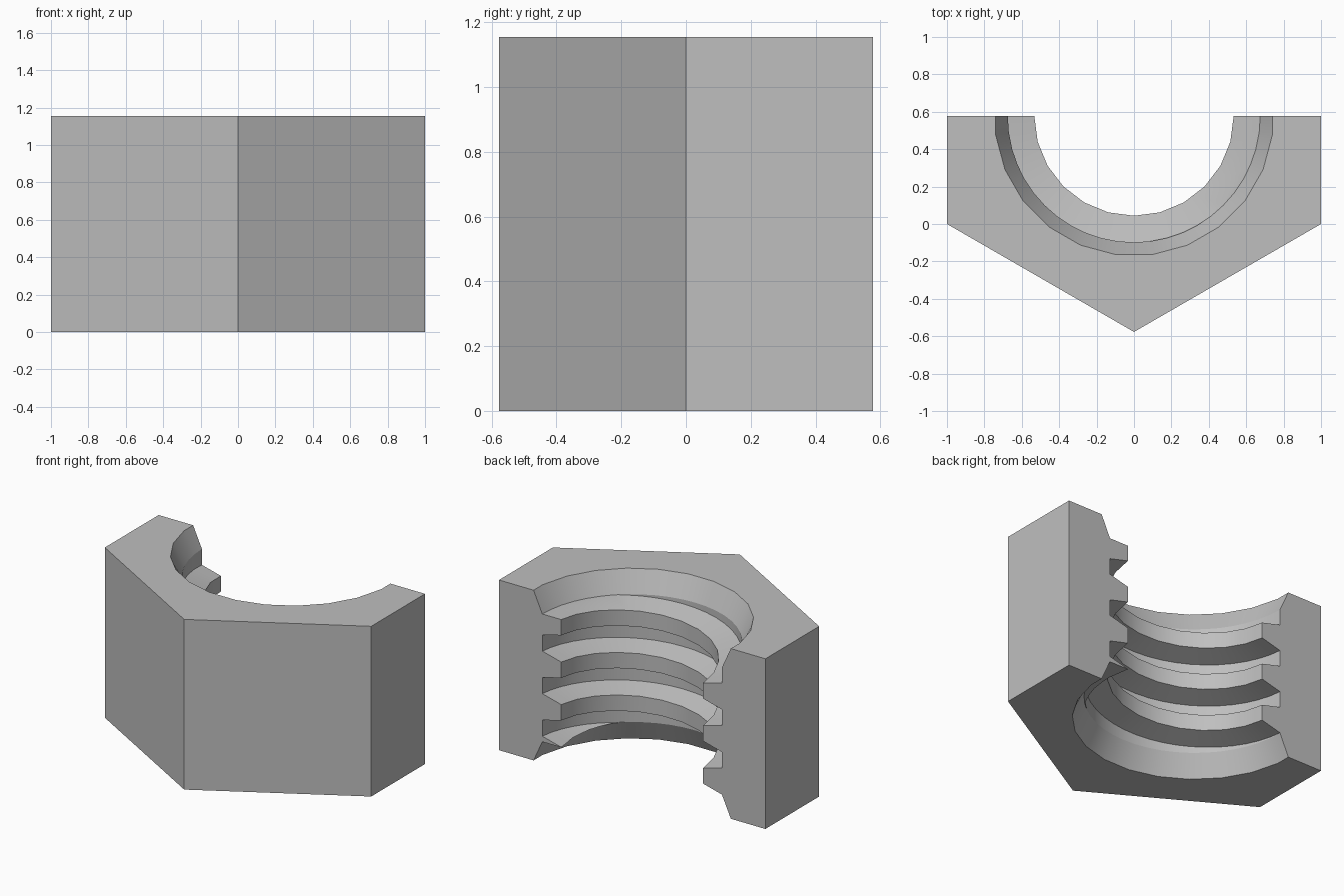
import bpy, bmesh, math

cube = bpy.data.objects.get("Cube")
if cube:
    bpy.data.objects.remove(cube)

HEIGHT = 1.155
BACK = 0.577               # cut plane, also the bore axis
CHAMFER = 0.144            # chamfer depth at each end
RIM, ROOT, CREST = 0.747, 0.675, 0.533
PITCH = HEIGHT / 4
CREST_HALF, FLANK_END = 0.0535, 0.09
STEPS = 24
LOW, HIGH = CHAMFER, HEIGHT - CHAMFER


def crest_height(turn):
    """Height of the top thread crest; turn runs 0 to 0.5 from right to left."""
    return 0.958 + PITCH * (turn - 0.5)


def thread_radius(z, centre, crest):
    d = abs((z - centre + PITCH / 2) % PITCH - PITCH / 2)
    t = (d - CREST_HALF) / (FLANK_END - CREST_HALF)
    return crest + (ROOT - crest) * min(max(t, 0), 1)


bm = bmesh.new()
cache = {}


def vert(x, y, z):
    key = (round(x, 4), round(y, 4), round(z, 4))
    if key not in cache:
        cache[key] = bm.verts.new(key)
    return cache[key]


def face(verts):
    unique = list(dict.fromkeys(verts))
    if len(unique) > 2 and not bm.faces.get(unique):
        bm.faces.new(unique)


def bore_column(i):
    """Bore section at one angle: chamfer, helical thread, chamfer."""
    angle = math.pi * (1 + i / STEPS)
    centre = crest_height(0.5 * i / STEPS)
    shrink = math.cos(math.pi / STEPS)
    rim = RIM * (1 if i % 2 else shrink)
    crest = CREST * (shrink if i % 2 else 1)
    profile = [(rim, 0), (ROOT, LOW)]
    for k in range(-4, 2):
        for offset in (-FLANK_END, -CREST_HALF, CREST_HALF, FLANK_END):
            z = min(max(centre + k * PITCH + offset, LOW), HIGH)
            profile.append((thread_radius(z, centre, crest), z))
    profile += [(ROOT, HIGH), (rim, HEIGHT)]
    return [vert(r * math.cos(angle), BACK + r * math.sin(angle), z)
            for r, z in profile]


# Threaded bore
columns = [bore_column(i) for i in range(STEPS + 1)]
for a, b in zip(columns, columns[1:]):
    for j in range(len(a) - 1):
        face([a[j], b[j], b[j + 1], a[j + 1]])

# Outer half-hexagon walls
outline = [(-1, BACK), (-1, 0), (0, -BACK), (1, 0), (1, BACK)]
bottom = [vert(x, y, 0) for x, y in outline]
top = [vert(x, y, HEIGHT) for x, y in outline]
for j in range(4):
    face([bottom[j], bottom[j + 1], top[j + 1], top[j]])

# End faces and the two cut faces
face(bottom + [c[0] for c in reversed(columns)])
face(top + [c[-1] for c in reversed(columns)])
for j, column in ((0, columns[0]), (-1, columns[-1])):
    face([bottom[j], top[j]] + column[::-1])

bmesh.ops.recalc_face_normals(bm, faces=bm.faces[:])
mesh = bpy.data.meshes.new("half_nut")
bm.to_mesh(mesh)
bm.free()

nut = bpy.data.objects.new("half_nut", mesh)
bpy.context.collection.objects.link(nut)

steel = bpy.data.materials.new("light_grey")
steel.use_nodes = True
colour = (0.52, 0.52, 0.52, 1)
steel.diffuse_color = colour
steel.node_tree.nodes["Principled BSDF"].inputs["Base Color"].default_value = colour
mesh.materials.append(steel)

bpy.ops.object.select_all(action='DESELECT')
nut.select_set(True)
bpy.context.view_layer.objects.active = nut
bpy.ops.object.shade_smooth_by_angle(angle=math.radians(25))
